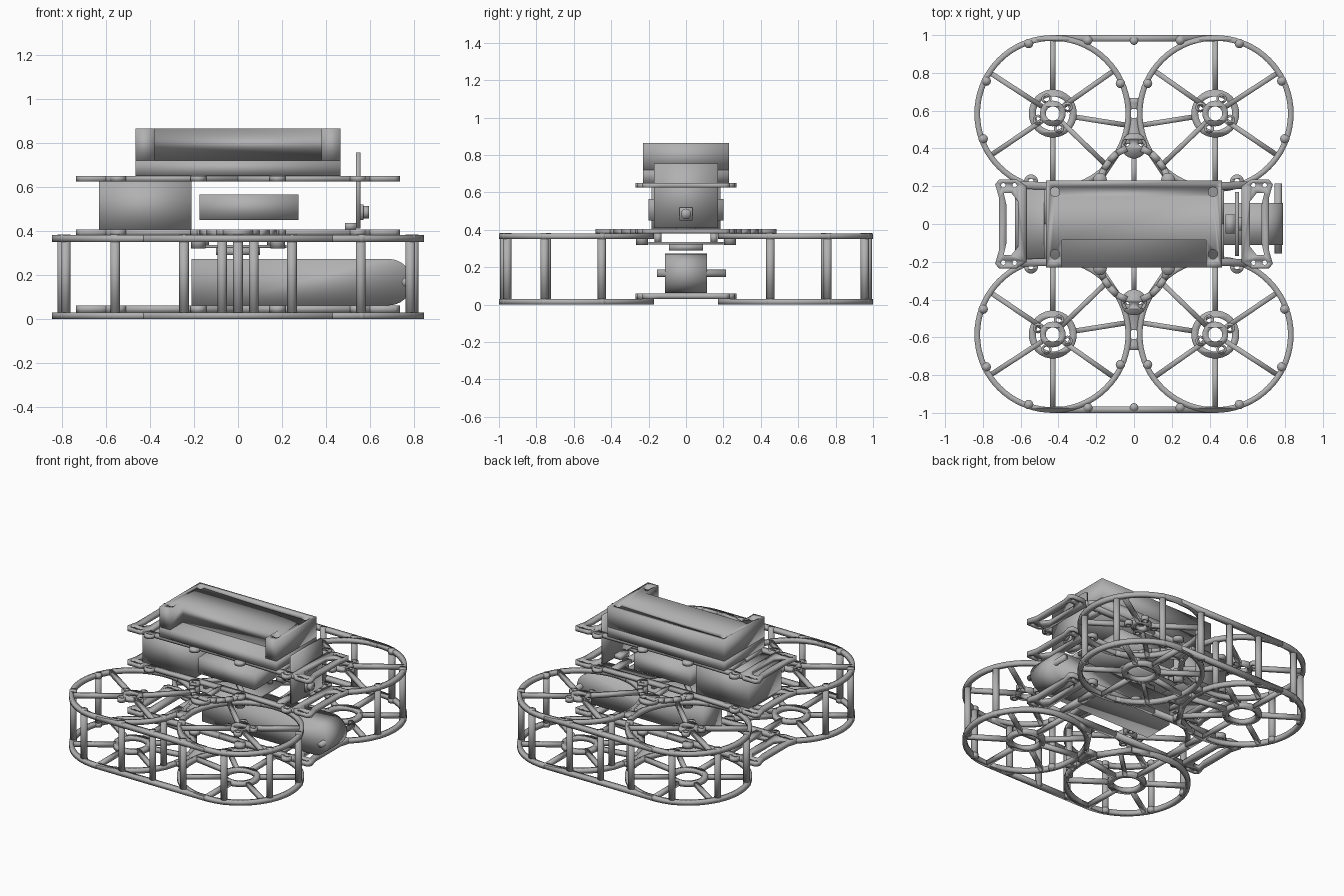
import bpy, math
from math import cos, sin, radians, pi
from mathutils import Matrix

cube = bpy.data.objects.get("Cube")
if cube:
    bpy.data.objects.remove(cube)

grey = bpy.data.materials.new("plain grey")
grey.use_nodes = True
GREY = (0.44, 0.44, 0.44, 1)
grey.diffuse_color = GREY
grey.node_tree.nodes["Principled BSDF"].inputs["Base Color"].default_value = GREY
parts = []


# ---- helpers: outlines ----
def circle(x, y, r, n=24):
    return [(x + r * cos(2 * pi * i / n), y + r * sin(2 * pi * i / n)) for i in range(n)]


def rect(x0, x1, y0, y1):
    return [(x0, y0), (x1, y0), (x1, y1), (x0, y1)]


def strip(a, b, w):
    """Straight bar outline from a to b."""
    dx, dy = b[0] - a[0], b[1] - a[1]
    k = w / 2 / math.hypot(dx, dy)
    nx, ny = -dy * k, dx * k
    return [(a[0] + nx, a[1] + ny), (a[0] - nx, a[1] - ny),
            (b[0] - nx, b[1] - ny), (b[0] + nx, b[1] + ny)]


# ---- helper: flat shapes, each a list of loops (outline, then holes), made solid ----
def plate(name, shapes, z0, z1, mirror=(False, False), matrix=None):
    verts, faces = [], []
    for loops in shapes:
        curve = bpy.data.curves.new("outline", "CURVE")
        curve.dimensions = "2D"
        curve.fill_mode = "BOTH"
        curve.extrude = (z1 - z0) / 2
        for loop in loops:
            s = curve.splines.new("POLY")
            s.points.add(len(loop) - 1)
            for p, (x, y) in zip(s.points, loop):
                p.co = (x, y, 0, 1)
            s.use_cyclic_u = True
        helper = bpy.data.objects.new("outline", curve)
        piece = helper.to_mesh()
        base = len(verts)
        verts += [(v.co.x, v.co.y, v.co.z + (z0 + z1) / 2) for v in piece.vertices]
        faces += [[base + i for i in p.vertices] for p in piece.polygons]
        helper.to_mesh_clear()
        bpy.data.objects.remove(helper)
        bpy.data.curves.remove(curve)
    mesh = bpy.data.meshes.new(name)
    mesh.from_pydata(verts, [], faces)
    if matrix:
        mesh.transform(matrix)
    mesh.materials.append(grey)
    obj = bpy.data.objects.new(name, mesh)
    bpy.context.collection.objects.link(obj)
    weld = obj.modifiers.new("weld", "WELD")
    weld.merge_threshold = 0.0001
    if any(mirror):
        m = obj.modifiers.new("mirror", "MIRROR")
        m.use_axis = (mirror[0], mirror[1], False)
        m.use_mirror_merge = False
    parts.append(obj)
    return obj


def box(name, x0, x1, y0, y1, z0, z1):
    return plate(name, [[rect(x0, x1, y0, y1)]], z0, z1)


BOTH, ONLY_X, ONLY_Y = (True, True), (True, False), (False, True)
CX, CY = 0.43, 0.585


def polar(r, deg):
    return (CX + r * cos(radians(deg)), CY + r * sin(radians(deg)))


def spokes(angles, r0):
    return [[strip(polar(r0, a), polar(0.395, a), 0.027)] for a in angles]


# ---- duct frames, upper and lower ----
post_spots = [polar(0.392, a) for a in (71, 26, -20, 156)] + [(0.245, 0.972)]
for level, z in (("lower", 0.0), ("upper", 0.35)):
    top = z + 0.03
    plate(level + "_duct_rings", [[circle(CX, CY, 0.415, 72), circle(CX, CY, 0.385, 72)]], z, top, BOTH)
    plate(level + "_ring_ears", [[circle(x, y, 0.025, 16)] for x, y in post_spots], z, top, BOTH)
    plate(level + "_edge_bar", [[rect(-CX, CX, 0.965, 1.0)]], z, top, ONLY_Y)
    side = [(CX - 0.4 * cos(radians(t)), CY + 0.4 * sin(radians(t))) for t in range(-24, 13, 4)]
    web = side + [(-x, y) for x, y in reversed(side)]
    plate(level + "_ring_web", [[web, circle(0, CY, 0.025)]], z, top, ONLY_Y)

plate("lower_hub_rings", [[circle(CX, CY, 0.127, 40), circle(CX, CY, 0.09, 40)]], 0, 0.03, BOTH)
plate("lower_spokes", spokes((90, 33, -34, 270, 224, 189, 145), 0.11), 0, 0.03, BOTH)
lobes = [[circle(*polar(0.085, a), 0.027, 20), circle(*polar(0.085, a), 0.014, 12)]
         for a in (67, 157, 247, 337)]
plate("motor_mounts", [[circle(CX, CY, 0.068, 32), circle(CX, CY, 0.037, 24)]] + lobes, 0.35, 0.38, BOTH)
plate("upper_spokes", spokes((33, -34, 224, 145), 0.06), 0.35, 0.38, BOTH)

# ---- standoff posts ----
plate("posts", [[circle(x, y, 0.022, 16)] for x, y in post_spots], 0.002, 0.383, BOTH)
plate("centre_posts", [[circle(0, 0.97, 0.022, 16)]], 0.002, 0.383, ONLY_Y)


# ---- centre decks ----
def deck(name, z0, z1):
    end = [(0.57, -0.2), (0.62, -0.235), (0.715, -0.235), (0.735, -0.21), (0.715, -0.14)]
    end += [(x, -y) for x, y in reversed(end)]
    slot = [(0.615, -0.12), (0.65, -0.165), (0.69, -0.165), (0.675, -0.1)]
    slot += [(x, -y) for x, y in reversed(slot)]
    holes = [circle(x, s * 0.205, 0.012, 12) for x in (0.632, 0.692) for s in (-1, 1)]
    plate(name + "_end_plates", [[end, slot] + holes], z0, z1, ONLY_X)
    ear = [circle(0.545, 0.225, 0.037), circle(0.545, 0.225, 0.014, 12)]
    plate(name + "_rails", [[strip((0, 0.195), (0.6, 0.205), 0.04)], ear,
                            [strip((0.455, 0), (0.455, 0.2), 0.045)],
                            [circle(0.18, 0.235, 0.036)]], z0, z1, BOTH)


deck("bottom_deck", 0.03, 0.06)
deck("middle_deck", 0.38, 0.405)
deck("top_deck", 0.625, 0.65)

# ---- middle deck arms reaching between the ducts ----
path = [(0.04, 0.40), (0.09, 0.375), (0.13, 0.335), (0.16, 0.29), (0.18, 0.235)]
arms = [[strip(a, b, 0.035)] for a, b in zip(path, path[1:])]
plate("deck_arms", arms, 0.38, 0.405, BOTH)
plate("deck_bosses", [[circle(0, 0.415, 0.068, 32), circle(-0.04, 0.43, 0.018, 16),
                       circle(0.04, 0.43, 0.018, 16)],
                      [strip((0, 0.36), (0, 0.19), 0.025)]], 0.38, 0.405, ONLY_Y)
plate("deck_struts", [[strip((0.18, 0.2), (0, 0.02), 0.03)]], 0.38, 0.405, BOTH)
plate("lower_struts", [[strip((0.18, 0.235), (0.03, 0.46), 0.03)],
                       [strip((0.18, 0.235), (0.33, 0.2), 0.03)]], 0.0, 0.03, BOTH)
plate("upper_struts", [[strip((0.18, 0.235), (0.33, 0.2), 0.03)]], 0.35, 0.38, BOTH)
plate("mount_lugs", [[circle(0.18, 0.235, 0.033)]], 0.32, 0.38, BOTH)

# ---- electronics ----
box("control_board", -0.2, 0.22, -0.2, 0.2, 0.322, 0.335)
box("control_chip", -0.1, 0.1, -0.09, 0.09, 0.29, 0.322)
plate("board_spacers", [[circle(0.15, 0.15, 0.018, 16)]], 0.335, 0.38, BOTH)
box("rear_box", -0.63, -0.21, -0.185, 0.185, 0.402, 0.626)
box("middle_box", -0.175, 0.275, -0.2, 0.2, 0.45, 0.565)
box("sensor_board", 0.535, 0.555, -0.17, 0.17, 0.41, 0.755)
box("sensor_socket", 0.485, 0.535, -0.05, 0.05, 0.405, 0.435)
box("lens_mount", 0.555, 0.57, -0.035, 0.035, 0.45, 0.52)
ALONG_X = Matrix(((0, 0, 1, 0), (1, 0, 0, 0), (0, 1, 0, 0), (0, 0, 0, 1)))
plate("lens", [[circle(0, 0.485, 0.028)]], 0.57, 0.595, matrix=ALONG_X)

# ---- rounded lower pod with its cross pin ----
ALONG_Y = Matrix.Rotation(radians(90), 4, "X")
nose = [(0.685 + 0.105 * cos(radians(a)), 0.167 + 0.105 * sin(radians(a))) for a in range(-90, 91, 10)]
plate("lower_pod", [[[(-0.21, 0.062)] + nose + [(-0.21, 0.272)]]], -0.112, 0.112, matrix=ALONG_Y)
plate("pod_pin", [[circle(0.763, 0.167, 0.02)]], -0.215, 0.155, matrix=ALONG_Y)

# ---- large notched box on top ----
box("top_box_base", -0.465, 0.465, -0.23, 0.23, 0.65, 0.72)
notched = [(-0.465, -0.23), (-0.38, -0.23), (-0.38, -0.085)]
notched += [(-x, y) for x, y in reversed(notched)] + [(0.465, 0.23), (-0.465, 0.23)]
bores = [circle(s * 0.418, y, 0.025) for s in (-1, 1) for y in (0.17, -0.16)]
plate("top_box_upper", [[notched] + bores], 0.72, 0.865)

# ---- shading ----
bpy.ops.object.select_all(action="DESELECT")
for obj in parts:
    obj.select_set(True)
bpy.context.view_layer.objects.active = parts[0]
bpy.ops.object.shade_smooth_by_angle(angle=radians(30))
